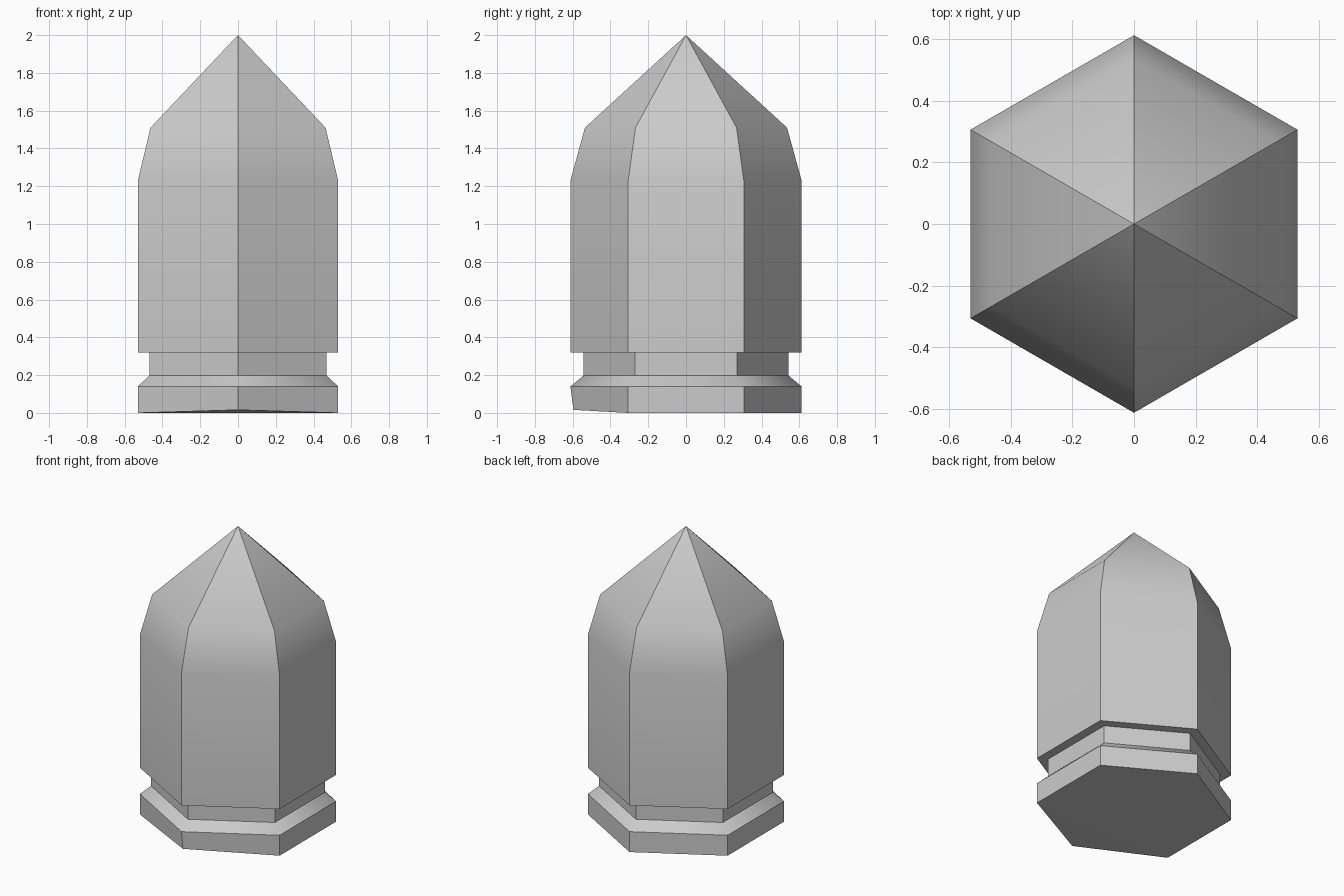
import bpy, bmesh, math

cube = bpy.data.objects.get("Cube")
if cube:
    bpy.data.objects.remove(cube, do_unlink=True)

SIDES = 6
TIP = 2.0
# radius and height of each ring, from the foot to the shoulder
PROFILE = [(0.612, 0), (0.612, 0.14), (0.542, 0.198), (0.542, 0.32),
           (0.612, 0.32), (0.612, 1.23), (0.535, 1.51)]

grey = bpy.data.materials.new("plain grey")
grey.use_nodes = True
colour = (0.6, 0.6, 0.6, 1)
grey.diffuse_color = colour
grey.node_tree.nodes["Principled BSDF"].inputs["Base Color"].default_value = colour

# Stack of hexagonal rings with a corner facing the front
bm = bmesh.new()
rings = []
for r, z in PROFILE:
    angles = [math.tau * i / SIDES - math.pi / 2 for i in range(SIDES)]
    rings.append([bm.verts.new((r * math.cos(a), r * math.sin(a), z)) for a in angles])

# Walls between rings, then the pointed roof
for low, high in zip(rings, rings[1:]):
    for i in range(SIDES):
        j = (i + 1) % SIDES
        bm.faces.new((low[i], low[j], high[j], high[i]))
apex = bm.verts.new((0, 0, TIP))
for i in range(SIDES):
    bm.faces.new((rings[-1][i], rings[-1][(i + 1) % SIDES], apex))

# Underside, with the front corner chipped slightly upward
foot = rings[0]
foot[0].co = (0, -0.596, 0.016)
bm.faces.new((foot[1], foot[0], foot[5]))
bm.faces.new((foot[5], foot[4], foot[3], foot[2], foot[1]))
bmesh.ops.recalc_face_normals(bm, faces=bm.faces[:])

mesh = bpy.data.meshes.new("hexagonal_post_cap")
bm.to_mesh(mesh)
bm.free()
mesh.materials.append(grey)
post = bpy.data.objects.new("hexagonal_post_cap", mesh)
bpy.context.collection.objects.link(post)

# Soft shoulder and ledge, crisp corners
bpy.ops.object.select_all(action='DESELECT')
post.select_set(True)
bpy.context.view_layer.objects.active = post
bpy.ops.object.shade_smooth_by_angle(angle=math.radians(41.3))
